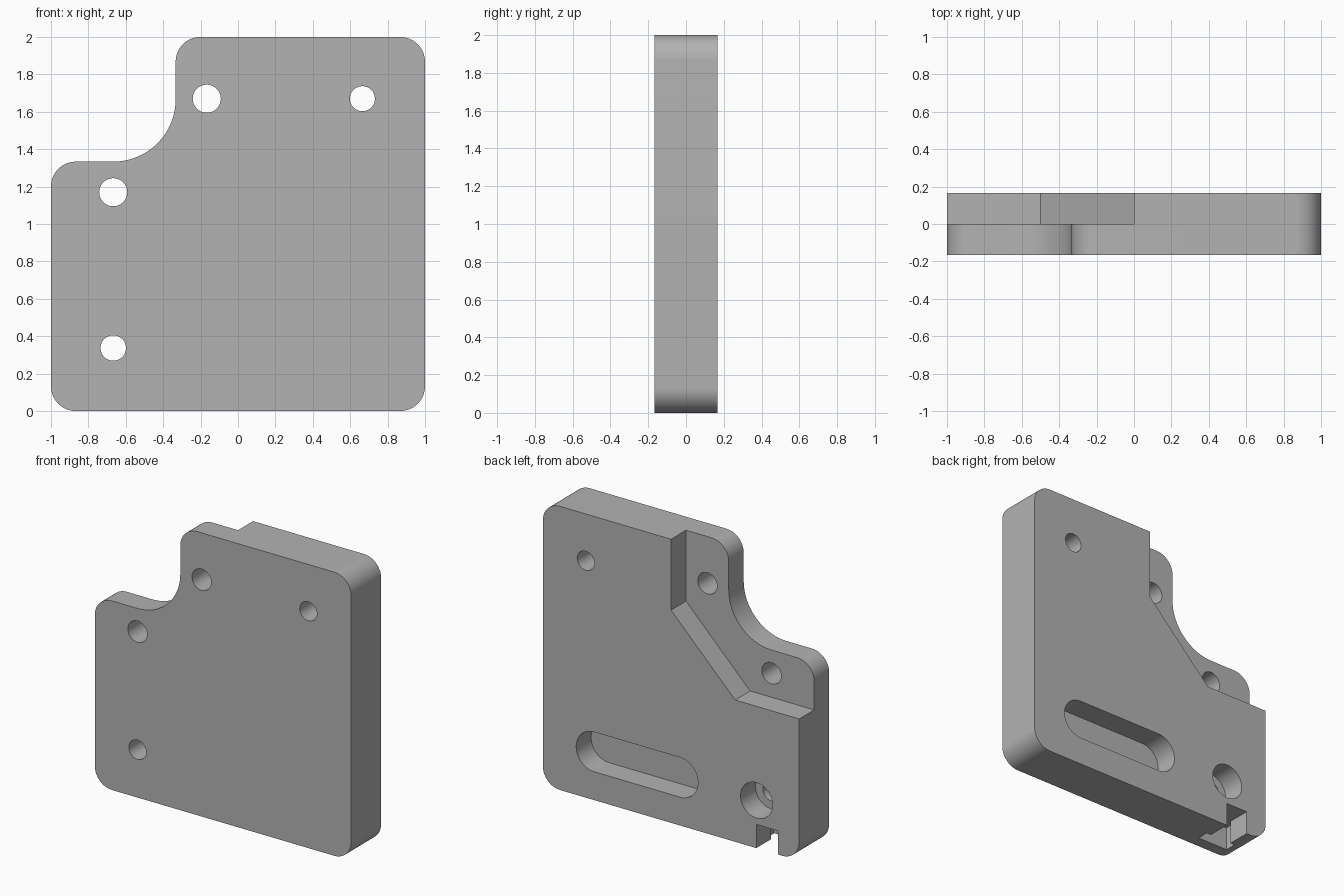
import bpy, bmesh
from math import cos, sin, pi, radians
from mathutils import Vector

cube = bpy.data.objects.get("Cube")
if cube:
    bpy.data.objects.remove(cube, do_unlink=True)

HALF = 1 / 6       # half of the plate thickness
OVER = 0.3         # cutters reach past the surface

grey = bpy.data.materials.new("plain grey")
grey.use_nodes = True
grey.diffuse_color = (0.45, 0.45, 0.45, 1)
grey.node_tree.nodes["Principled BSDF"].inputs["Base Color"].default_value = (0.45, 0.45, 0.45, 1)


def rounded(corners, steps=16):
    """Outline in x, z from (x, z, radius) right-angled corners."""
    points = []
    for i, (x, z, r) in enumerate(corners):
        here = Vector((x, z))
        if r == 0:
            points.append(here)
            continue
        before = (Vector(corners[i - 1][:2]) - here).normalized() * r
        after = (Vector(corners[(i + 1) % len(corners)][:2]) - here).normalized() * r
        centre = here + before + after
        for k in range(steps + 1):
            a = pi / 2 * k / steps
            points.append(centre - after * cos(a) - before * sin(a))
    return points


def circle(x, z, r, steps=48):
    return [Vector((x + r * cos(2 * pi * k / steps), z + r * sin(2 * pi * k / steps)))
            for k in range(steps)]


def box(x0, x1, z0, z1):
    return rounded([(x0, z0, 0), (x1, z0, 0), (x1, z1, 0), (x0, z1, 0)])


def prism(name, outline, y0, y1):
    """Extrude an x, z outline from y0 to y1."""
    bm = bmesh.new()
    face = bm.faces.new([bm.verts.new((p.x, y0, p.y)) for p in outline])
    grown = bmesh.ops.extrude_face_region(bm, geom=[face])["geom"]
    moved = [v for v in grown if isinstance(v, bmesh.types.BMVert)]
    bmesh.ops.translate(bm, verts=moved, vec=(0, y1 - y0, 0))
    bmesh.ops.recalc_face_normals(bm, faces=bm.faces)
    mesh = bpy.data.meshes.new(name)
    bm.to_mesh(mesh)
    bm.free()
    mesh.materials.append(grey)
    obj = bpy.data.objects.new(name, mesh)
    bpy.context.collection.objects.link(obj)
    return obj


# Plate with rounded corners and the scooped corner
R = 0.133
plate = prism("mounting_plate", rounded([
    (-1, 0, R), (1, 0, R), (1, 2, R), (-1 / 3, 2, R),
    (-1 / 3, 4 / 3, 1 / 3), (-1, 4 / 3, R)]), -HALF, HALF)

# Stepped recess at the back of the scooped corner
step = [Vector(p) for p in ((0, 2.2), (0, 1.5), (-0.5, 1), (-1.2, 1), (-1.2, 2.2))]
cutters = [prism("step_cutter", step, 0, OVER)]

# Through holes
for x, z, r in ((-0.167, 1.67, 0.075), (0.665, 1.67, 0.067),
                (-0.667, 1.17, 0.075), (-0.667, 0.337, 0.068)):
    cutters.append(prism("hole_cutter", circle(x, z, r), -OVER, OVER))

# Counterbore, long slot, and bottom notch with its wider pocket
slot_r = 0.14
slot = rounded([(-0.21, 0.34 - slot_r, slot_r), (0.74, 0.34 - slot_r, slot_r),
                (0.74, 0.34 + slot_r, slot_r), (-0.21, 0.34 + slot_r, slot_r)])
# drop the doubled points where neighbouring end arcs meet
slot = [p for i, p in enumerate(slot) if (p - slot[i - 1]).length > 0.0001]
cutters += [
    prism("counterbore_cutter", circle(-0.667, 0.337, 0.125), 0, OVER),
    prism("slot_cutter", slot, 0, OVER),
    prism("notch_cutter", box(-0.835, -0.665, -0.2, HALF), -0.04, OVER),
    prism("pocket_cutter", box(-0.87, -0.63, -0.2, HALF), -0.083, 0),
]

# Cut everything, keep the finished mesh
for cutter in cutters:
    cutter.hide_render = True
    mod = plate.modifiers.new(cutter.name, 'BOOLEAN')
    mod.operation = 'DIFFERENCE'
    mod.solver = 'EXACT'
    mod.object = cutter
bpy.context.view_layer.update()
graph = bpy.context.evaluated_depsgraph_get()
finished = bpy.data.meshes.new_from_object(plate.evaluated_get(graph))
plate.modifiers.clear()
plate.data = finished
for cutter in cutters:
    bpy.data.objects.remove(cutter, do_unlink=True)
finished.materials.clear()
finished.materials.append(grey)
for poly in finished.polygons:
    poly.material_index = 0

# Smooth curved walls, sharp edges
for obj in bpy.context.selected_objects:
    obj.select_set(False)
plate.select_set(True)
bpy.context.view_layer.objects.active = plate
bpy.ops.object.shade_smooth_by_angle(angle=radians(30))
